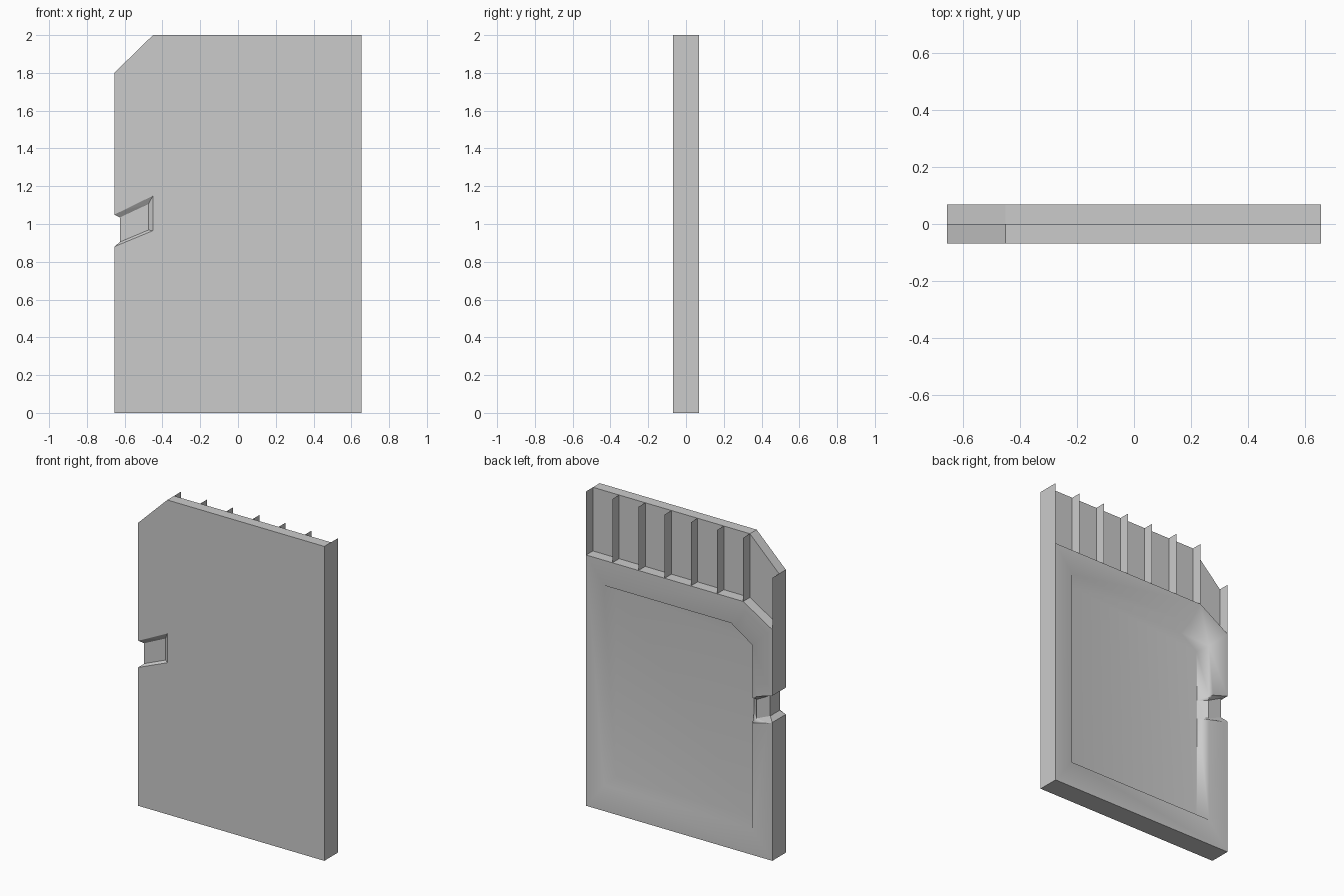
import bpy, bmesh

if "Cube" in bpy.data.objects:
    bpy.data.objects.remove(bpy.data.objects["Cube"])

W, T = 0.655, 0.068          # half width, half thickness
CHX, CHZ = -0.45, 1.8        # cut corner
LEDGE, LEDGE_LOW = 1.595, 1.47


def finish(name, bm):
    bmesh.ops.recalc_face_normals(bm, faces=bm.faces)
    me = bpy.data.meshes.new(name)
    bm.to_mesh(me)
    bm.free()
    ob = bpy.data.objects.new(name, me)
    bpy.context.collection.objects.link(ob)
    return ob


def loft(name, rings):
    """Solid skinned through equal-length rings of points."""
    bm = bmesh.new()
    loops = [[bm.verts.new(p) for p in r] for r in rings]
    n = len(loops[0])
    for a, b in zip(loops, loops[1:]):
        for k in range(n):
            m = (k + 1) % n
            bm.faces.new((a[k], a[m], b[m], b[k]))
    bm.faces.new(loops[0])
    bm.faces.new(loops[-1])
    return finish(name, bm)


def prism(name, profile, y0, y1):
    return loft(name, [[(x, y, z) for x, z in profile] for y in (y0, y1)])


def past(outer, inner):
    """Push an outer point beyond the surface so the cut is clean."""
    return [b + 1.5 * (a - b) for a, b in zip(outer, inner)]


def cut(target, cutter):
    mod = target.modifiers.new("cut", "BOOLEAN")
    mod.operation = "DIFFERENCE"
    mod.solver = "EXACT"
    mod.object = cutter
    bpy.context.view_layer.objects.active = target
    bpy.ops.object.modifier_apply(modifier=mod.name)
    bpy.data.objects.remove(cutter, do_unlink=True)


# Card body with one cut corner
card = prism("card_body", [(-W, 0), (W, 0), (W, 2), (CHX, 2), (-W, CHZ)], -T, T)

# Open contact area across the top of the back
slope = (LEDGE - LEDGE_LOW) / (CHX + W)
cut(card, prism("contact_cutter",
                [(1, LEDGE), (1, 2.2), (-1, 2.2),
                 (-1, LEDGE_LOW - slope * (1 - W)), (CHX, LEDGE)], 0, 0.2))

# Label recess in the back, with sloping walls
rim = [(0.53, T, 0.165), (0.53, T, 1.435), (-0.365, T, 1.435),
       (-0.515, T, 1.335), (-0.515, T, 0.165)]
floor = [(0.493, 0, 0.202), (0.493, 0, 1.398), (-0.354, 0, 1.398),
         (-0.478, 0, 1.315), (-0.478, 0, 0.202)]
cut(card, loft("label_cutter", [[past(o, i) for o, i in zip(rim, floor)], floor]))

# Bevelled grip groove wrapping round the left edge and into the recess:
# each station is outer (x, y, top, bottom) and inner (x, y, top, bottom)
stations = [
    ((-0.45, -T, 1.15, 0.965), (-0.475, -0.05, 1.105, 0.968)),
    ((-W, -T, 1.05, 0.88), (-0.625, -0.05, 1.035, 0.905)),
    ((-W, T, 1.05, 0.88), (-0.625, 0.046, 1.035, 0.905)),
    ((-0.515, T, 1.0, 0.84), (-0.53, 0.046, 0.985, 0.865)),
    ((-0.45, 0.02, 1.0, 0.84), (-0.48, 0.001, 0.985, 0.865)),
]
rings = []
for o, i in stations:
    o = past(o, i)
    rings.append([(p[0], p[1], p[k]) for p, k in ((o, 2), (i, 2), (i, 3), (o, 3))])
groove = loft("groove_cutter", rings)
bm = bmesh.new()
bm.from_mesh(groove.data)
bmesh.ops.triangulate(bm, faces=bm.faces)
bm.to_mesh(groove.data)
bm.free()
cut(card, groove)

# Soft shading over the label recess, every other edge sharp
me = card.data
me.shade_smooth()
for e in me.edges:
    pts = [me.vertices[v].co for v in e.vertices]
    e.use_edge_sharp = not all(
        -0.52 < p.x < 0.54 and p.y > -0.01 and 0.16 < p.z < 1.44 for p in pts)
wn = card.modifiers.new("weighted_normals", "WEIGHTED_NORMAL")
wn.mode = "FACE_AREA"
wn.keep_sharp = True

# Thin ribs between the contacts
bm = bmesh.new()
ribs = [(W + (CHX - W) * k / 6, LEDGE, 2.0) for k in range(7)]
ribs.append((-W, LEDGE_LOW, CHZ))
for x, z0, z1 in ribs:
    bm.faces.new([bm.verts.new((x, y, z)) for y, z in
                  ((0, z0), (T, z0), (T, z1), (0, z1))])
finish("contact_ribs", bm)
